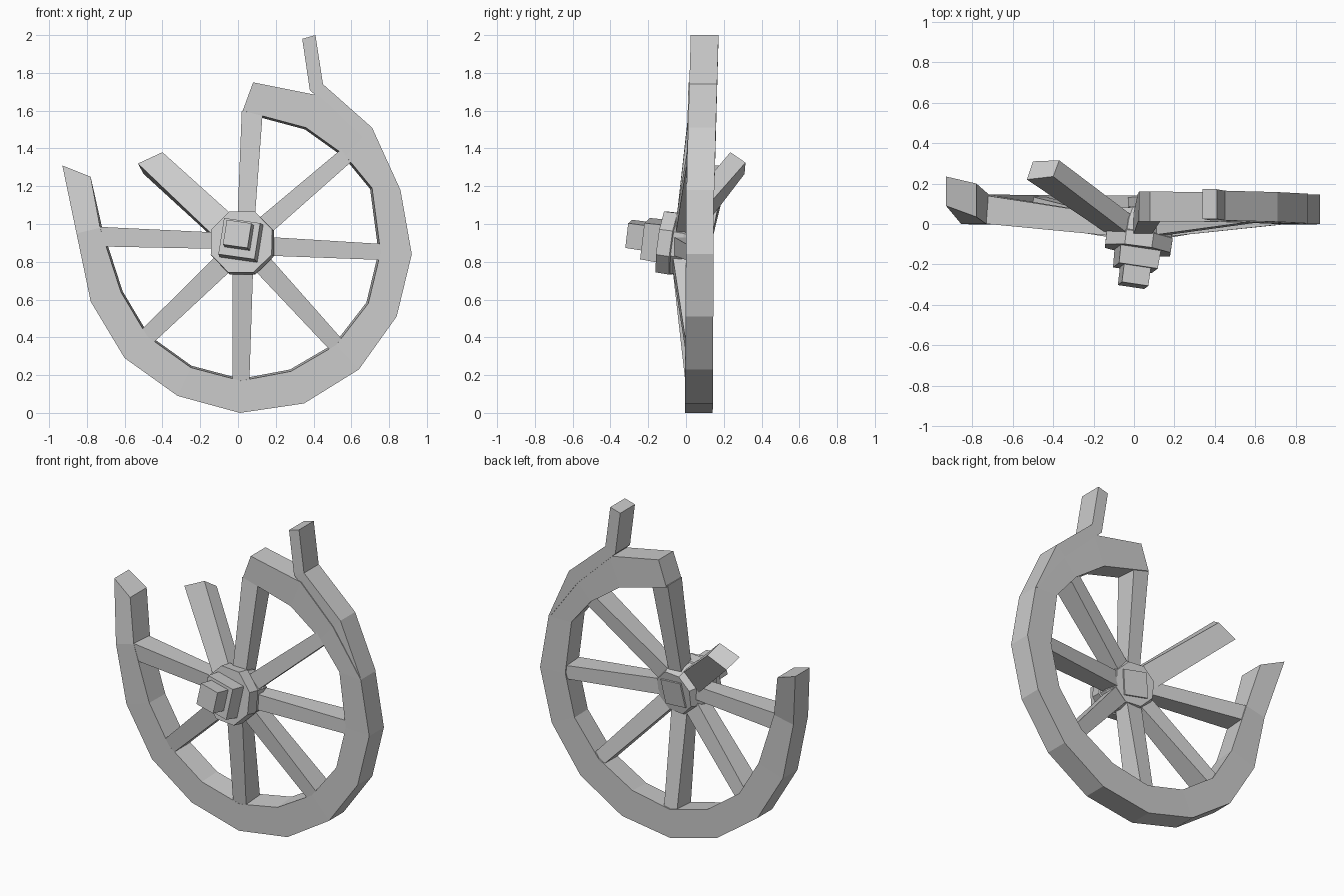
import bpy, bmesh, math
from mathutils import Vector

if "Cube" in bpy.data.objects:
    bpy.data.objects.remove(bpy.data.objects["Cube"])


def loft(name, rings):
    """Closed skin through equally sized rings of points, flat shaded."""
    bm = bmesh.new()
    vs = [[bm.verts.new(p) for p in ring] for ring in rings]
    n = len(vs[0])
    for a, b in zip(vs, vs[1:]):
        for i in range(n):
            j = (i + 1) % n
            bm.faces.new((a[i], a[j], b[j], b[i]))
    bm.faces.new(vs[0])
    bm.faces.new(vs[-1])
    bmesh.ops.recalc_face_normals(bm, faces=bm.faces)
    me = bpy.data.meshes.new(name)
    bm.to_mesh(me)
    bm.free()
    ob = bpy.data.objects.new(name, me)
    bpy.context.collection.objects.link(ob)
    return ob


def section(p, q, front, back, taper=1.0):
    """Rectangular section between two (x, z) points and two depths."""
    qb = (q[0] * taper, .88 + (q[1] - .88) * taper)
    return [(p[0], front, p[1]), (p[0], back, p[1]),
            (qb[0], back, qb[1]), (q[0], front, q[1])]


def lean(z):
    return -0.006 + 0.006 * min(z, 1) + max(0, z - 1.2) * .028


def rim_section(ox, oz, ix, iz, taper=.985, shift=0):
    y = lean((oz + iz) / 2) + shift
    return section((ox, oz), (ix, iz), y, y + 0.147, taper)


# broken rim: outer x, z and inner x, z, running from the left end round to the top
rim = [
    (-.855, .95, -.73, .98), (-.78, .59, -.62, .64), (-.60, .29, -.48, .405),
    (-.32, .09, -.25, .24), (.01, 0, .015, .17), (.35, .05, .28, .22),
    (.64, .23, .52, .36), (.84, .51, .69, .58), (.92, .84, .755, .85),
    (.86, 1.18, .71, 1.19), (.66, 1.46, .57, 1.36), (.43, 1.68, .36, 1.51),
    (.08, 1.75, .025, 1.60),
]
left_end = [(-.93, .09, 1.31), (-.93, .235, 1.31), (-.78, .20, 1.25), (-.78, .035, 1.25)]
loft("broken_rim", [left_end] + [rim_section(*s) for s in rim])

# splinter peeling off the outside of the rim
loft("rim_splinter", [rim_section(*s, 1, .003) for s in [
    (.86, 1.18, .85, 1.18), (.71, 1.51, .65, 1.45),
    (.45, 1.74, .38, 1.71), (.41, 2.0, .34, 1.98)]])

# whole spokes: two corners at the hub edge, two at the rim
spokes = {
    "left": ((-.13, .87), (-.13, .955), (-.69, .88), (-.73, .985)),
    "lower_left": ((-.05, .74), (-.13, .82), (-.45, .37), (-.51, .44)),
    "bottom": ((.08, .73), (-.03, .73), (.06, .17), (-.03, .17)),
    "lower_right": ((.19, .80), (.11, .73), (.55, .39), (.49, .33)),
    "right": ((.195, .93), (.195, .83), (.75, .895), (.76, .81)),
    "upper_right": ((.12, 1.04), (.19, .965), (.54, 1.39), (.60, 1.33)),
    "top": ((.0, 1.06), (.09, 1.06), (.02, 1.60), (.13, 1.58)),
}
for key, pts in spokes.items():
    a, b, c, d = (Vector(p) for p in pts)
    run = ((c + d) - (a + b)).normalized()
    a, b = a - run * .08, b - run * .08          # seat inside the hub
    if key != "top":
        c, d = c + run * .02, d + run * .02      # seat inside the rim
    yh = -.085 + .04 * ((a.y + b.y) / 2 - .74) / .33
    yr = lean((c.y + d.y) / 2) + .003
    loft("spoke_" + key, [section(a, b, yh, yh + .10), section(c, d, yr, yr + .141)])

# snapped spoke bent backwards
loft("snapped_spoke", [
    [(-.10, -.07, .91), (.0, -.07, 1.02), (.02, .02, .99), (-.085, .02, .885)],
    [(-.53, .22, 1.32), (-.40, .235, 1.38), (-.37, .315, 1.325), (-.50, .31, 1.265)]])

# tilted hub and axle
axis = Vector((-.13, -1, .14)).normalized()
up = (Vector((0, 0, 1)) - axis * axis.z).normalized()
side = up.cross(axis)
if side.x < 0:
    side = -side
base = Vector((.035, 0, .887))


def prism(name, sides, stations, roll=0, lift=0):
    """Regular prism along the hub axis; stations are (distance, radius)."""
    rings = []
    for dist, r in stations:
        ring = []
        for i in range(sides):
            t = math.radians(roll) + 2 * math.pi * (i + .5) / sides
            ring.append(base + axis * dist + side * (r * math.cos(t))
                        + up * (r * math.sin(t) + lift))
        rings.append(ring)
    return loft(name, rings)


prism("hub", 8, [(-.06, .135), (.0, .165), (.055, .17), (.06, .178), (.132, .176)])
prism("hub_cap", 4, [(.10, .145), (.222, .138)], -8, .005)
prism("axle_front", 4, [(.2, .096), (.312, .094)], -8, .018)
prism("axle_back", 4, [(-.07, .11), (.05, .115)], -8)
